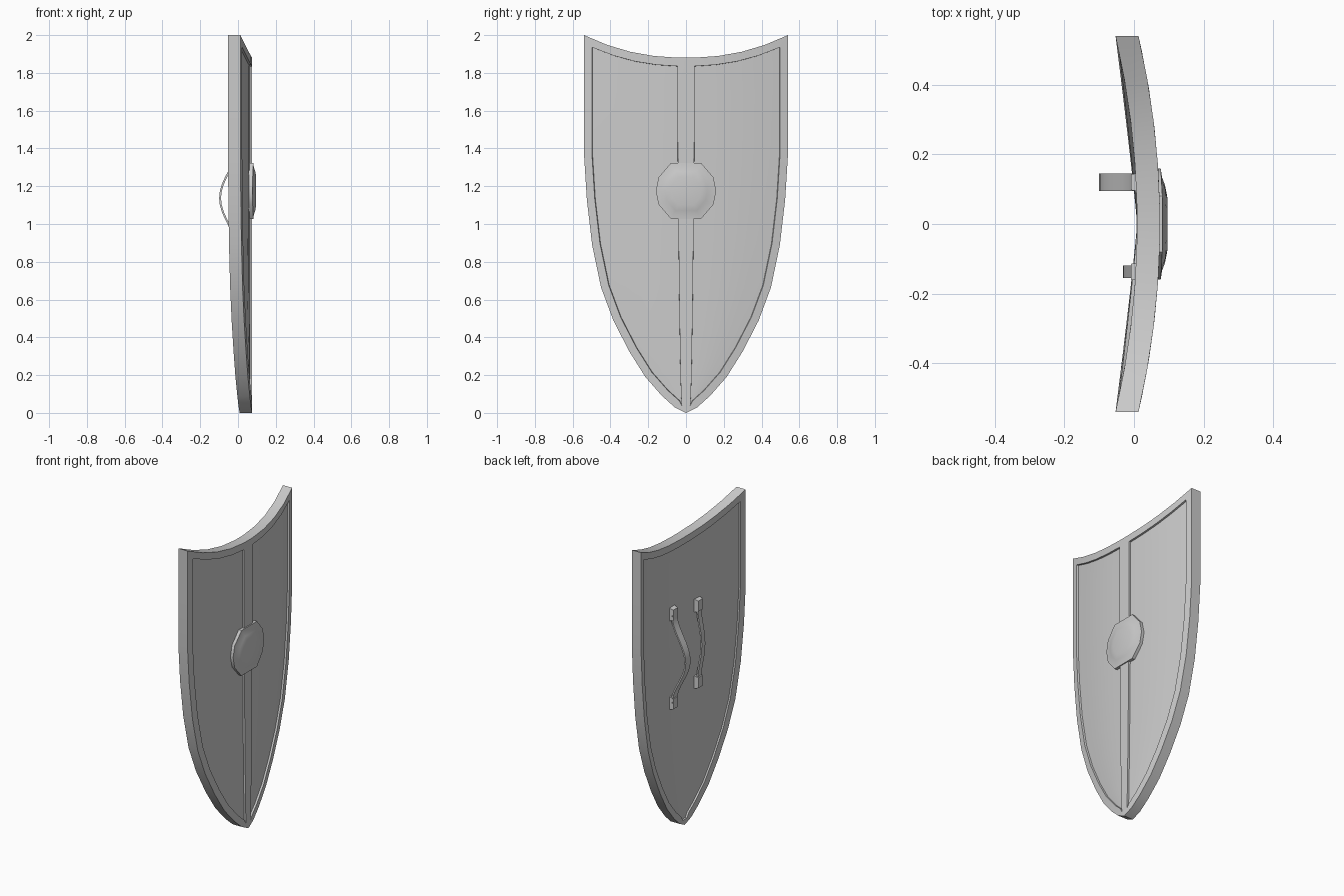
import bpy, bmesh, math

if "Cube" in bpy.data.objects:
    bpy.data.objects.remove(bpy.data.objects["Cube"])

# Half-outline of the shield: (half width, height), tip to upper corner
OUT = [(0, 0), (.06, .03), (.127, .09), (.215, .19), (.30, .325), (.385, .49),
       (.45, .665), (.497, .89), (.525, 1.13), (.54, 1.37), (.54, 1.7), (.54, 2.0)]
RIM, THICK, STEPS = .042, .066, 4


def curve_x(y, w):
    w = max(w, .03)
    return .075 - .062 * (w / .54) ** 1.1 * (y / w) ** 2


def top_z(y):
    return 1.88 + .12 * (abs(y) / .54) ** 2.2


def inner(i):
    # outline point moved inward by the rim width
    if i == 0:
        return .022, .037
    if i == len(OUT) - 1:
        return .54 - RIM, 1.945
    (a, b), (c, d) = OUT[i - 1], OUT[i + 1]
    l = math.hypot(c - a, d - b)
    return OUT[i][0] - RIM * (d - b) / l, OUT[i][1] + RIM * (c - a) / l


def finish(bm, name, angle=30):
    bmesh.ops.recalc_face_normals(bm, faces=bm.faces)
    me = bpy.data.meshes.new(name)
    bm.to_mesh(me)
    bm.free()
    ob = bpy.data.objects.new(name, me)
    bpy.context.collection.objects.link(ob)
    bpy.ops.object.select_all(action='DESELECT')
    bpy.context.view_layer.objects.active = ob
    ob.select_set(True)
    bpy.ops.object.shade_smooth_by_angle(angle=math.radians(angle))
    return ob


# Shield body: curved plate with rim, recessed panels and centre band
def shield_side(bm, dx):
    n = len(OUT)
    rows = []
    for i in range(n):
        wi, zi = inner(i)
        s = .022 + .022 * min(1, i / (n - 1) * 1.2)
        s = min(s, wi)
        half = [s + (wi - s) * k / STEPS for k in range(STEPS + 1)]
        ys = [-y for y in reversed(half)] + half
        rows.append([bm.verts.new((curve_x(y, OUT[i][0]) + dx, y,
                                   top_z(y) - .045 if i == n - 1 else zi)) for y in ys])
    panel, band = [], []
    m = len(rows[0])
    for r, q in zip(rows, rows[1:]):
        for k in range(m - 1):
            f = bm.faces.new((r[k], r[k + 1], q[k + 1], q[k]))
            (band if k == STEPS else panel).append(f)
    # outer and inner boundary loops, running up the right, across the top, down the left
    tip = bm.verts.new((curve_x(0, 0) + dx, 0, 0))
    right = [bm.verts.new((curve_x(w, w) + dx, w, z)) for w, z in OUT[1:]]
    left = [bm.verts.new((curve_x(w, w) + dx, -w, z)) for w, z in OUT[1:]]
    top = []
    for v in reversed(rows[-1][1:-1]):
        y = v.co.y * .54 / (.54 - RIM) if abs(v.co.y) > .05 else v.co.y
        top.append(bm.verts.new((curve_x(y, .54) + dx, y, top_z(y))))
    outer = [tip] + right + top + left[::-1]
    inn = ([r[-1] for r in rows] + list(reversed(rows[-1][1:-1]))
           + [r[0] for r in reversed(rows[1:])])
    for k in range(len(outer) - 1):
        bm.faces.new((outer[k], outer[k + 1], inn[k + 1], inn[k]))
    bm.faces.new((outer[-1], tip, rows[0][0], inn[-1]))
    bm.faces.new((tip, rows[0][-1], rows[0][0]))
    return outer, panel, band


bm = bmesh.new()
tag = bm.faces.layers.int.new("zone")
fo, fp, fb = shield_side(bm, 0)
bo, bp, bb = shield_side(bm, -THICK)
for f in fp:
    f[tag] = 1
for f in bp + bb:
    f[tag] = 2
for k in range(len(fo)):
    j = (k + 1) % len(fo)
    bm.faces.new((fo[k], fo[j], bo[j], bo[k]))
bmesh.ops.remove_doubles(bm, verts=bm.verts, dist=.0005)
bmesh.ops.recalc_face_normals(bm, faces=bm.faces)
for zone in (1, 2):
    bmesh.ops.inset_region(bm, faces=[f for f in bm.faces if f[tag] == zone],
                           thickness=.001, depth=-.012, use_even_offset=True)
finish(bm, "shield_body")

# Boss: ten-sided flange with a low dome
bm = bmesh.new()
quarter = [(.08, .148), (.145, .072), (.16, 0), (.145, -.072), (.08, -.148)]
ring = quarter + [(-y, z) for y, z in reversed(quarter)]
loops = []
for s, x in ((1, .062), (1, .083), (.84, .085), (.7, .092), (.5, .097)):
    loops.append([bm.verts.new((x - .25 * (y * s) ** 2, y * s, 1.175 + z * s)) for y, z in ring])
for a, b in zip(loops, loops[1:]):
    for k in range(10):
        j = (k + 1) % 10
        bm.faces.new((a[k], a[j], b[j], b[k]))
bm.faces.new(loops[0][::-1])
bm.faces.new(loops[-1])
finish(bm, "boss", 40)


# Straps on the back, each a bowed band with two end pads
def strap(name, y, z0, half, bow, width):
    bm = bmesh.new()
    prev, n = None, 16
    for i in range(n + 1):
        t = -1 + 2 * i / n
        c = math.cos(math.pi * t / 2) ** 2
        slope = bow * math.pi / 2 * math.sin(math.pi * t) / half
        l = math.hypot(1, slope)
        x, z = .004 - bow * c, z0 + half * t
        nx, nz = .005 / l, -.005 * slope / l
        sec = [bm.verts.new((x + s * nx, y + w * width / 2, z + s * nz))
               for s, w in ((-1, -1), (-1, 1), (1, 1), (1, -1))]
        if prev:
            for k in range(4):
                j = (k + 1) % 4
                bm.faces.new((prev[k], prev[j], sec[j], sec[k]))
        else:
            bm.faces.new(sec[::-1])
        prev = sec
    bm.faces.new(prev)
    finish(bm, name)
    for end, s in (("lower", -1), ("upper", 1)):
        bm = bmesh.new()
        bmesh.ops.create_cube(bm, size=1)
        for v in bm.verts:
            k = .8 if v.co.x < 0 else 1
            v.co = (.006 + v.co.x * .03, y + v.co.y * .056 * k, z0 + s * half + v.co.z * .085 * k)
        finish(bm, name + "_pad_" + end)


strap("arm_strap", .12, 1.137, .29, .099, .05)
strap("hand_strap", -.137, 1.137, .25, .03, .036)
